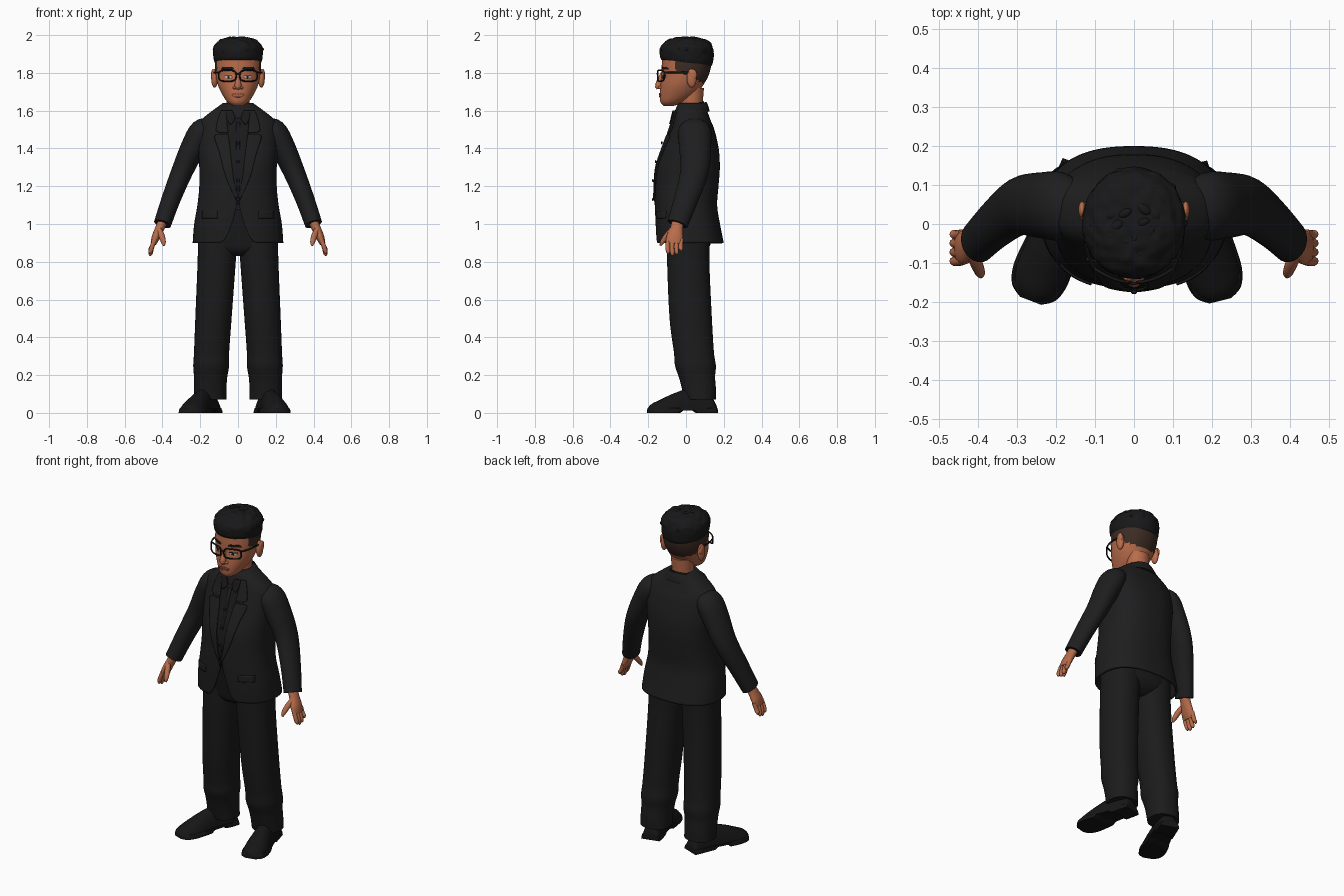
import bpy, bmesh, math, random
from mathutils import Vector, noise

random.seed(4)
cube = bpy.data.objects.get("Cube")
if cube:
    bpy.data.objects.remove(cube, do_unlink=True)


def material(name, r, g, b):
    m = bpy.data.materials.new(name)
    m.use_nodes = True
    m.diffuse_color = (r, g, b, 1)
    bsdf = m.node_tree.nodes["Principled BSDF"]
    bsdf.inputs["Base Color"].default_value = (r, g, b, 1)
    bsdf.inputs["Roughness"].default_value = 0.8
    return m


SUIT = material("suit_black", .013, .013, .014)
SHIRT = material("shirt_black", .010, .010, .011)
TROUSER = material("trouser_black", .011, .011, .011)
SHOE = material("shoe_black", .008, .008, .008)
HAIR = material("hair_black", .009, .009, .010)
FADE = material("faded_hair_brown", .045, .024, .017)
SKIN = material("skin", .48, .15, .07)
LIP = material("lip", .34, .09, .05)
WHITE = material("eye_white", .55, .45, .40)
FRAME = material("glasses_black", .010, .008, .008)


def finish(name, bm, mats, rule=None, fix=True, angle=50):
    if fix:
        bmesh.ops.recalc_face_normals(bm, faces=bm.faces)
    if rule:
        for f in bm.faces:
            f.material_index = rule(f.calc_center_median())
    me = bpy.data.meshes.new(name)
    bm.to_mesh(me)
    bm.free()
    for m in mats:
        me.materials.append(m)
    ob = bpy.data.objects.new(name, me)
    bpy.context.collection.objects.link(ob)
    bpy.ops.object.select_all(action="DESELECT")
    ob.select_set(True)
    bpy.context.view_layer.objects.active = ob
    bpy.ops.object.shade_smooth_by_angle(angle=math.radians(angle))
    return ob


def smooth(keys, steps=6, closed=False):
    """Smooth curve through a list of equal-length number tuples."""
    n, out = len(keys), []
    pick = (lambda i: keys[i % n]) if closed else (lambda i: keys[min(max(i, 0), n - 1)])
    for i in range(n if closed else n - 1):
        a, b, c, d = (pick(i + k) for k in (-1, 0, 1, 2))
        for s in range(steps):
            t = s / steps
            out.append(tuple(.5 * (2 * q + (r - p) * t + (2 * p - 5 * q + 4 * r - w) * t * t
                                   + (3 * q - p - 3 * r + w) * t ** 3)
                             for p, q, r, w in zip(a, b, c, d)))
    return out if closed else out + [keys[-1]]


def skin_rings(name, rings, mats, closed=False, cap=(True, True), rule=None, fix=True):
    bm = bmesh.new()
    vs = [[bm.verts.new(p) for p in r] for r in rings]
    n = len(vs[0])
    for i in range(len(vs) if closed else len(vs) - 1):
        a, b = vs[i], vs[(i + 1) % len(vs)]
        for j in range(n):
            k = (j + 1) % n
            bm.faces.new((a[j], a[k], b[k], b[j]))
    if not closed:
        if cap[0]:
            bm.faces.new(vs[0][::-1])
        if cap[1]:
            bm.faces.new(vs[-1])
    return finish(name, bm, mats, rule, fix)


def loft(name, keys, mats, n=48, p=2.0, deform=None, **kw):
    """Stack of flat rings: (z, cx, cy, rx, ry)."""
    rings = []
    for z, cx, cy, rx, ry in smooth(keys):
        ring = []
        for j in range(n):
            c, s = math.cos(math.tau * j / n), math.sin(math.tau * j / n)
            v = Vector((cx + rx * math.copysign(abs(c) ** (2 / p), c),
                        cy + ry * math.copysign(abs(s) ** (2 / p), s), z))
            ring.append(deform(v) if deform else v)
        rings.append(ring)
    return skin_rings(name, rings, mats, **kw)


def tube(name, pts, mat, n=16, closed=False, deform=None):
    """Sweep along a path: (x, y, z, radius_u, radius_v)."""
    path = smooth(pts, 5, closed)
    m, rings = len(path), []
    for i, q in enumerate(path):
        a = path[(i - 1) % m] if closed else path[max(i - 1, 0)]
        b = path[(i + 1) % m] if closed else path[min(i + 1, m - 1)]
        d = (Vector(b[:3]) - Vector(a[:3])).normalized()
        u = d.cross(Vector((0, 0, 1)) if abs(d.y) > .85 else Vector((0, 1, 0))).normalized()
        w = u.cross(d)
        ring = [Vector(q[:3]) + u * q[3] * math.cos(math.tau * j / n)
                + w * q[4] * math.sin(math.tau * j / n) for j in range(n)]
        rings.append([deform(v) if deform else v for v in ring])
    return skin_rings(name, rings, [mat], closed)


def panel(name, keys, p, rows, mat, side=1, lift=.006, cols=8):
    """Thin plate hugging the front of a loft; rows are (z, x0, x1), upwards."""
    dense = smooth(keys)
    bm, grid = bmesh.new(), []
    for z, x0, x1 in smooth(rows, 4):
        i = next((k for k in range(1, len(dense)) if dense[k][0] >= z), len(dense) - 1)
        a, b = dense[i - 1], dense[i]
        t = (z - a[0]) / (b[0] - a[0])
        _, _, cy, rx, ry = (u + (w - u) * t for u, w in zip(a, b))
        lo, hi = sorted((x0 * side, x1 * side))
        xs = [lo + (hi - lo) * k / cols for k in range(cols + 1)]
        grid.append([bm.verts.new((x, cy - lift - ry * max(0, 1 - abs(x / rx) ** p) ** (1 / p), z))
                     for x in xs])
    for a, b in zip(grid, grid[1:]):
        for k in range(cols):
            bm.faces.new((a[k], a[k + 1], b[k + 1], b[k]))
    ob = finish(name, bm, [mat], fix=False)
    mod = ob.modifiers.new("thickness", "SOLIDIFY")
    mod.thickness = .008


def ball(name, loc, scale, mat):
    bm = bmesh.new()
    bmesh.ops.create_uvsphere(bm, u_segments=20, v_segments=12, radius=1)
    for v in bm.verts:
        v.co = Vector(a * b + c for a, b, c in zip(v.co, scale, loc))
    finish(name, bm, [mat])


# Jacket with rounded open front corners
JACKET = [(.90, 0, .02, .24, .18), (1.0, 0, .008, .232, .172), (1.1, 0, 0, .215, .165),
          (1.2, 0, .005, .205, .167), (1.3, 0, .012, .205, .167), (1.4, 0, .025, .212, .148),
          (1.5, 0, .032, .21, .118), (1.55, 0, .03, .195, .10), (1.6, 0, .027, .135, .085),
          (1.64, 0, .03, .08, .07)]


def cutaway(v):
    if v.y < 0 and v.z < 1.15 and abs(v.x) < .1:
        lift = .22 * (1 - abs(v.x) / .1) ** 2
        v.z = 1.15 - (1.15 - v.z) * (.25 - lift) / .25
    return v


jacket = loft("jacket", JACKET, [SUIT], n=112, p=2.4, deform=cutaway, cap=(False, True), fix=False)
jacket.modifiers.new("thickness", "SOLIDIFY").thickness = .012

# Shirt, lapels, pockets, buttons and collars
panel("shirt_front", JACKET, 2.4, [(1.1, -.008, .008), (1.3, -.035, .035), (1.45, -.055, .055),
                                   (1.56, -.06, .06)], SHIRT, lift=.003)
panel("shirt_placket", JACKET, 2.4, [(1.12, -.006, .006), (1.54, -.011, .011)], SHIRT, lift=.006)
for s, tag in ((1, "left"), (-1, "right")):
    panel(tag + "_lower_lapel", JACKET, 2.4, [(1.13, .005, .012), (1.25, .025, .065),
          (1.38, .04, .10), (1.46, .05, .125), (1.475, .052, .105)], SUIT, s, .01)
    panel(tag + "_upper_lapel", JACKET, 2.4, [(1.485, .053, .10), (1.5, .055, .118),
          (1.56, .06, .105), (1.60, .062, .09)], SUIT, s, .01)
    panel(tag + "_pocket_flap", JACKET, 2.4, [(1.03, .11, .19), (1.07, .11, .19)], SUIT, s, .006)
    panel(tag + "_shirt_collar", JACKET, 2.4, [(1.53, .035, .045), (1.56, .015, .06),
          (1.60, .03, .065)], SHIRT, s, .014)
for i, z in enumerate((1.13, 1.23, 1.33, 1.43)):
    y = (-.175, -.175, -.16, -.128)[i]
    ball("button_%d" % (i + 1), (0, y, z), (.008, .005, .008), SHIRT)


def slant(v):
    v.z += .28 * (v.y - .03)
    return v


loft("shirt_collar_band", [(1.55, 0, .025, .09, .082), (1.6, 0, .025, .078, .075),
                           (1.632, 0, .027, .07, .068)], [SHIRT], deform=slant, cap=(True, False))
loft("jacket_collar", [(1.57, 0, .03, .13, .095), (1.60, 0, .03, .105, .088),
                       (1.625, 0, .03, .085, .078)], [SUIT], deform=slant, cap=(True, False))

# Trousers
loft("trouser_seat", [(.83, 0, .012, .06, .06), (.86, 0, .012, .16, .10), (.92, 0, .015, .208, .12),
                      (1.08, 0, .005, .19, .14)], [TROUSER], p=2.4)
LEG = [(.07, .147, .075, .086, .083), (.13, .147, .068, .086, .09), (.19, .145, .058, .088, .096),
       (.25, .142, .05, .095, .108), (.32, .14, .042, .093, .106), (.5, .13, .025, .096, .112),
       (.8, .113, .012, .101, .112), (.98, .105, .015, .105, .115)]

# Limbs: sleeves, hands, legs and shoes
for s, tag in ((1, "left_"), (-1, "right_")):
    def flip(pts, s=s):
        return [(q[0] * s,) + tuple(q[1:]) for q in pts]

    loft(tag + "trouser_leg", [(z, cx * s, cy, rx, ry) for z, cx, cy, rx, ry in LEG], [TROUSER], p=2.2)
    tube(tag + "sleeve", flip([(.13, .04, 1.53, .03, .05), (.185, .045, 1.495, .066, .086),
         (.235, .048, 1.41, .066, .085), (.295, .045, 1.28, .057, .075),
         (.355, 0, 1.13, .05, .064), (.40, -.045, 1.0, .046, .056)]), SUIT, 32)
    tube(tag + "palm", flip([(.395, -.042, 1.02, .026, .032), (.415, -.05, .975, .024, .034),
         (.435, -.06, .93, .022, .044), (.448, -.063, .895, .015, .04)]), SKIN, 20)
    for k, finger in enumerate(("index", "middle", "ring", "little")):
        y, tip = -.094 + .023 * k, (.842, .832, .838, .856)[k]
        tube(tag + finger + "_finger", flip([(.44, y, .92, .012, .012), (.455, y - .003, .88, .012, .012),
             (.463, y - .001, tip + .012, .011, .011), (.464, y, tip, .004, .004)]), SKIN, 10)
    tube(tag + "thumb", flip([(.42, -.07, .975, .014, .014), (.405, -.10, .94, .016, .015),
         (.395, -.125, .905, .013, .012), (.393, -.135, .885, .005, .005)]), SKIN, 12)

    # The right foot turns out a little more
    out = .075 if s > 0 else .115
    foot = [(.15, .05, .03, .05), (.12, .052, .05, .1), (.03, .055, .05, .13), (-.06, .066, .04, .105),
            (-.13, .07, .03, .072), (-.175, .056, .03, .05), (-.197, .025, .025, .03)]

    def shoe_path(grow, s=s, out=out, foot=foot):
        return [(s * (.14 + out * (.13 - y) / .3), y, 0, w + grow, h) for y, w, _, h in foot]

    tube(tag + "shoe", shoe_path(0), SHOE, 28, deform=lambda v: Vector((v.x, v.y, max(v.z, .012))))

    def sole(v):
        arch = .014 if -.03 < v.y < .05 else 0
        return Vector((v.x, v.y, min(max(v.z, arch), .026)))

    tube(tag + "sole", shoe_path(.004), SHOE, 28, deform=sole)

# Neck and head, with the faded hair set by position
loft("neck", [(1.52, 0, .03, .065, .065), (1.6, 0, .027, .06, .06), (1.72, 0, .035, .066, .06)], [SKIN])
HEAD = [(1.625, 0, -.092, .025, .026), (1.645, 0, -.072, .055, .063), (1.685, 0, -.042, .083, .097),
        (1.735, 0, -.022, .106, .113), (1.79, 0, -.004, .118, .125), (1.85, 0, .003, .122, .131),
        (1.92, 0, .005, .115, .125), (1.97, 0, .01, .07, .08)]
loft("head", HEAD, [SKIN, FADE], n=96, p=2.1,
     rule=lambda c: int(c.y > -.055 and c.z > 1.79 - .5 * c.y))


# Hair mass with loose curls on top
def wavy(v):
    low = min(max((1.93 - v.z) / .08, 0), 1)
    r = .006 * noise.noise(v * 38) * (1 - low)
    return Vector((v.x * (1 + r * 6), v.y * (1 + r * 6), v.z - .12 * v.y * low + r))


loft("hair", [(1.852, 0, .004, .121, .131), (1.875, 0, .003, .129, .141), (1.93, 0, .003, .131, .141),
              (1.965, 0, .006, .108, .116), (1.983, 0, .01, .072, .078), (1.99, 0, .01, .02, .02)],
     [HAIR], n=72, deform=wavy)
bm = bmesh.new()
for i in range(110):
    a, t = i * 2.4, .12 + 1.2 * math.sqrt((i + .5) / 110)
    c = Vector((.121 * math.sin(t) * math.cos(a), .005 + .13 * math.sin(t) * math.sin(a),
                1.89 + .096 * math.cos(t)))
    made = bmesh.ops.create_icosphere(bm, subdivisions=2, radius=random.uniform(.013, .021))["verts"]
    turn = random.uniform(0, math.pi)
    for v in made:
        x, y = v.co.x * 1.25, v.co.y * .7
        v.co = c + Vector((x * math.cos(turn) - y * math.sin(turn),
                           x * math.sin(turn) + y * math.cos(turn), v.co.z * .65))
finish("hair_curls", bm, [HAIR])

# Face
tube("nose", [(0, -.122, 1.80, .01, .012), (0, -.136, 1.765, .012, .014), (0, -.145, 1.735, .018, .018),
              (0, -.143, 1.715, .014, .012)], SKIN)
ball("nose_tip", (0, -.150, 1.727), (.014, .014, .012), SKIN)
panel("upper_lip", HEAD, 2.1, [(1.683, -.036, .036), (1.688, -.03, .03), (1.693, -.012, .012)], LIP, lift=.003)
panel("lower_lip", HEAD, 2.1, [(1.671, -.014, .014), (1.676, -.026, .026), (1.681, -.033, .033)], LIP, lift=.005)
for s, tag in ((1, "left_"), (-1, "right_")):
    ball(tag + "nostril", (s * .017, -.134, 1.722), (.011, .013, .009), SKIN)
    ball(tag + "ear", (s * .124, .03, 1.772), (.018, .026, .05), SKIN)
    ball(tag + "ear_rim", (s * .133, .036, 1.79), (.01, .022, .03), SKIN)
    panel(tag + "eye", HEAD, 2.1, [(1.771, .04, .062), (1.777, .03, .074), (1.784, .038, .066)], WHITE, s, .002)
    panel(tag + "iris", HEAD, 2.1, [(1.771, .046, .056), (1.784, .045, .057)], HAIR, s, .004)
    panel(tag + "eyelid", HEAD, 2.1, [(1.783, .03, .075), (1.787, .034, .07)], HAIR, s, .004)
    panel(tag + "eyebrow", HEAD, 2.1, [(1.818, .028, .09), (1.826, .026, .086), (1.832, .04, .078)], HAIR, s, .004)

    # Glasses rim and temple
    rim = []
    for k in range(16):
        c, d = math.cos(math.tau * k / 16), math.sin(math.tau * k / 16)
        x = .056 + .046 * math.copysign(abs(c) ** .6, c)
        rim.append((s * x, -.15 + 3.5 * x * x, 1.785 + .029 * math.copysign(abs(d) ** .6, d), .0042, .0042))
    tube(tag + "glasses_rim", rim, FRAME, 8, closed=True)
    tube(tag + "glasses_temple", [(s * .102, -.114, 1.803, .004, .005), (s * .122, -.06, 1.803, .004, .005),
         (s * .128, .03, 1.802, .004, .005)], FRAME, 8)
tube("glasses_bridge", [(-.012, -.15, 1.79, .004, .004), (0, -.153, 1.795, .004, .004),
                        (.012, -.15, 1.79, .004, .004)], FRAME, 8)
